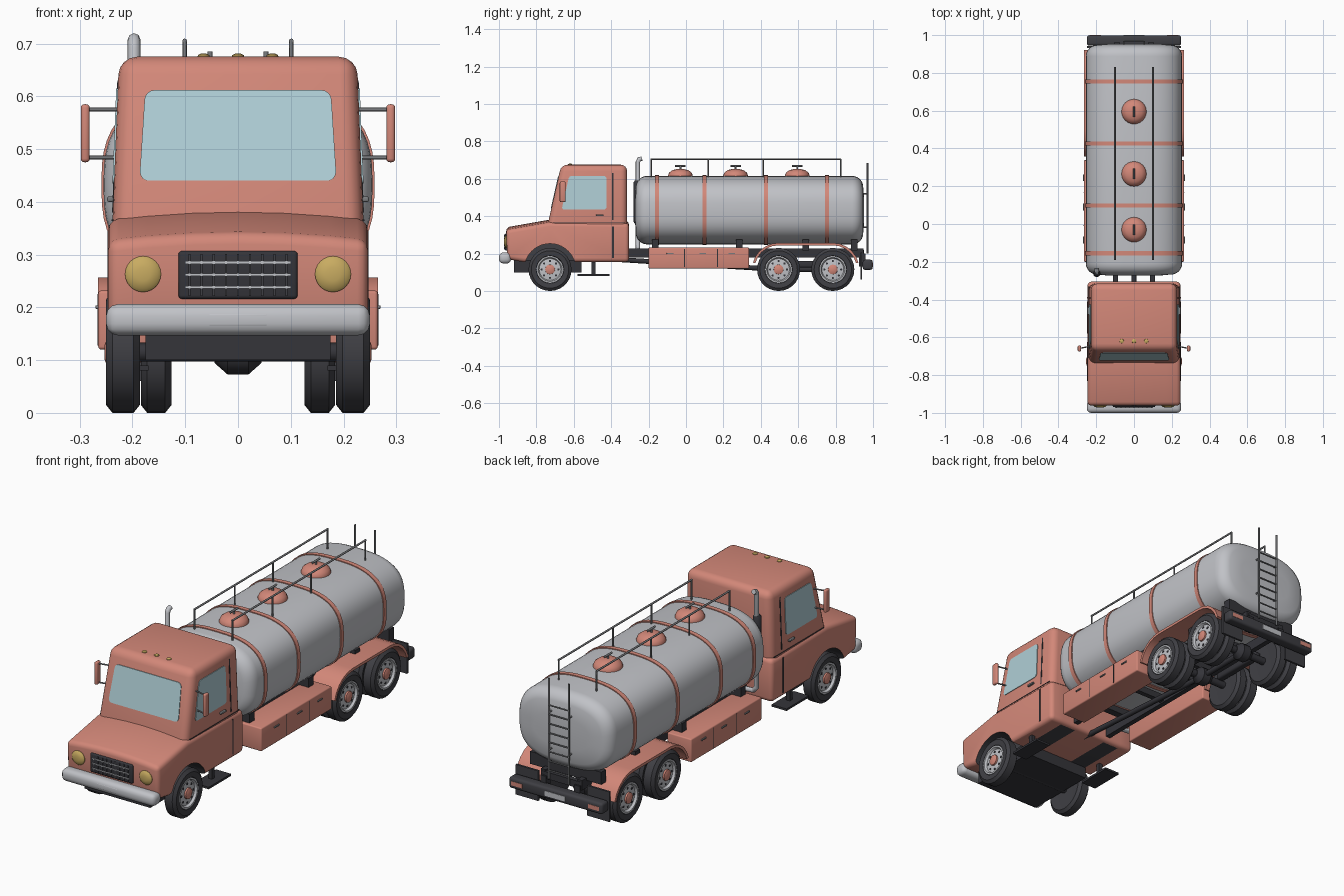
import bpy, bmesh
from math import sin, cos, pi, radians, copysign

cube = bpy.data.objects.get("Cube")
if cube:
    bpy.data.objects.remove(cube)
SIDES = (("left", 1), ("right", -1))
made = []


def material(name, r, g, b):
    m = bpy.data.materials.new(name)
    m.use_nodes = True
    m.diffuse_color = (r, g, b, 1)
    m.node_tree.nodes["Principled BSDF"].inputs["Base Color"].default_value = (r, g, b, 1)
    return m


RED = material("salmon paint", .65, .245, .19)
SILVER = material("silver", .53, .54, .57)
DARK = material("dark rubber", .05, .05, .058)
BLACK = material("black frame", .035, .035, .042)
GLASS = material("pale glass", .43, .62, .67)
GOLD = material("gold lamp", .58, .41, .12)
STEEL = material("grey steel", .2, .205, .215)


# ---- helpers ----
def finish(bm, name, mat, bevel=0, segments=3):
    bmesh.ops.recalc_face_normals(bm, faces=bm.faces)
    if bevel:
        sharp = [e for e in bm.edges if e.calc_face_angle(0) > .5]
        bmesh.ops.bevel(bm, geom=sharp, offset=bevel, segments=segments,
                        profile=.5, affect='EDGES', clamp_overlap=True)
    mesh = bpy.data.meshes.new(name)
    bm.to_mesh(mesh)
    bm.free()
    mesh.materials.append(mat)
    ob = bpy.data.objects.new(name, mesh)
    bpy.context.collection.objects.link(ob)
    made.append(ob)
    return ob


def loft(name, mat, rings, bevel=0, segments=3):
    bm = bmesh.new()
    rows = [[bm.verts.new(p) for p in ring] for ring in rings]
    n = len(rows[0])
    for a, b in zip(rows, rows[1:]):
        for i in range(n):
            j = (i + 1) % n
            bm.faces.new((a[i], a[j], b[j], b[i]))
    bm.faces.new(rows[0])
    bm.faces.new(rows[-1])
    return finish(bm, name, mat, bevel, segments)


def box(name, mat, x, y, z, bevel=0):
    return loft(name, mat, [[(x[0], y[0], h), (x[1], y[0], h), (x[1], y[1], h), (x[0], y[1], h)]
                            for h in z], bevel)


def lathe(name, mat, profile, centre, axis, n=24):
    def at(r, t, a):
        u, v = r * cos(a), r * sin(a)
        p = {"x": (t, u, v), "y": (u, t, v), "z": (u, v, t)}[axis]
        return [c + d for c, d in zip(centre, p)]
    return loft(name, mat, [[at(r, t, 2 * pi * i / n) for i in range(n)] for r, t in profile])


def tube(name, mat, points, radius):
    cu = bpy.data.curves.new(name, 'CURVE')
    cu.dimensions = '3D'
    cu.bevel_depth, cu.bevel_resolution, cu.use_fill_caps = radius, 2, True
    sp = cu.splines.new('POLY')
    sp.points.add(len(points) - 1)
    for p, q in zip(sp.points, points):
        p.co = (*q, 1)
    cu.materials.append(mat)
    bpy.context.collection.objects.link(bpy.data.objects.new(name, cu))


def plate(name, mat, outline, place, corner=0, thick=.006):
    bm = bmesh.new()
    face = bm.faces.new([bm.verts.new((a, b, -thick / 2)) for a, b in outline])
    if corner:
        bmesh.ops.bevel(bm, geom=bm.verts[:], offset=corner, segments=4, profile=.5, affect='VERTICES')
    top = bmesh.ops.extrude_face_region(bm, geom=bm.faces[:])["geom"]
    bmesh.ops.translate(bm, vec=(0, 0, thick), verts=[v for v in top if isinstance(v, bmesh.types.BMVert)])
    for v in bm.verts:
        v.co = place(*v.co)
    return finish(bm, name, mat)


def rect(a0, a1, b0, b1):
    return [(a0, b0), (a1, b0), (a1, b1), (a0, b1)]


# ---- cab ----
def cabin_half(z):
    return .238 - (z - .36) * .04


BODY = .246
hood = [(-.305, .155), (-.305, .36), (-.73, .366), (-.962, .325), (-.955, .17), (-.87, .155)]
loft("lower_cab", RED, [[(u * BODY, y, z + (.015 * (1 - u * u) if z > .32 else 0)) for y, z in hood]
                        for u in (-1, -.7, -.35, 0, .35, .7, 1)], .02)
lower = made[-1]
lower.data.materials.append(DARK)
AXLE, HUB, ARCH = -.727, .115, .138
for side, s in SIDES:
    cutter = lathe("arch_cutter", DARK, [(ARCH, .15 * s), (ARCH, .3 * s)], (0, AXLE, HUB), "x", 40)
    made.remove(cutter)
    cutter.hide_render = True
    mod = lower.modifiers.new("arch", 'BOOLEAN')
    mod.operation, mod.object, mod.solver = 'DIFFERENCE', cutter, 'EXACT'
    bpy.context.view_layer.objects.active = lower
    bpy.ops.object.modifier_apply(modifier=mod.name)
    bpy.data.objects.remove(cutter)
for f in lower.data.polygons:
    c = f.center
    inside = (c.y - AXLE) ** 2 + (c.z - HUB) ** 2 < (ARCH + .001) ** 2
    f.material_index = 1 if inside and .14 < abs(c.x) < BODY - .002 else 0

cabin = [(-.315, .3), (-.315, .675), (-.667, .675), (-.752, .3)]
loft("upper_cab", RED, [[(s * cabin_half(z), y, z) for y, z in cabin] for s in (-1, 1)], .034, 4)
plate("windscreen", GLASS, [(-.187, .44), (.187, .44), (.176, .612), (-.176, .612)],
      lambda x, z, d: (x, -.752 + (z - .3) * .2267 - d, z), .018)
for side, s in SIDES:
    on_cabin = lambda y, z, d: (s * (cabin_half(z) + d), y, z)
    on_body = lambda y, z, d: (s * (BODY + d), y, z)
    plate(side + "_window", GLASS, [(-.665, .435), (-.425, .435), (-.425, .615), (-.625, .615)],
          on_cabin, .015)
    plate(side + "_upper_door_gap", BLACK, rect(-.395, -.388, .38, .63), on_cabin, 0, .003)
    plate(side + "_lower_door_gap", BLACK, rect(-.395, -.386, .175, .345), on_body, 0, .003)
    plate(side + "_waist_gap", BLACK, rect(-.71, -.33, .364, .367), on_cabin, 0, .004)
    box(side + "_door_handle", STEEL, (s * .236, s * .248), (-.48, -.44), (.4, .41), .003)
    # mirror
    box(side + "_mirror", RED, (s * .281, s * .298), (-.675, -.643), (.475, .585), .007)
    for z in (.484, .575):
        tube(side + "_mirror_arm", STEEL, [(s * .22, -.645, z), (s * .285, -.658, z)], .0035)
    # boarding step
    box(side + "_step", BLACK, (s * .17, s * .25), (-.58, -.41), (.08, .09))
    box(side + "_step_post", BLACK, (s * .195, s * .215), (-.505, -.485), (.085, .16))
    lathe(side + "_headlamp", GOLD, [(.034, .02), (.034, -.002), (.028, -.008), (.013, -.012)],
          (s * .18, -.96, .263), "y")
for x in (-.065, 0, .065):
    lathe("roof_lamp", GOLD, [(.012, 0), (.011, .006), (.005, .009)], (x, -.62, .672), "z", 12)

# ---- nose and front bumper ----
box("grille", BLACK, (-.113, .113), (-.969, -.94), (.216, .307), .007)
for z in (.238, .262, .285):
    box("grille_bar", SILVER, (-.1, .1), (-.974, -.96), (z - .0025, z + .0025))
for i in range(-4, 5):
    box("grille_slat", DARK, (i * .023 - .002, i * .023 + .002), (-.972, -.96), (.222, .301))
box("front_bumper", SILVER, (-.25, .25), (-1, -.935), (.147, .206), .022)
box("front_plate", SILVER, (-.057, .057), (-1, -.99), (.164, .189), .004)
box("belly_pan", BLACK, (-.175, .175), (-.92, -.56), (.1, .165))

# ---- tank ----
def tank_ring(y, inset, n=56):
    def power(v):
        return copysign(abs(v) ** (2 / 2.8), v)
    angles = [2 * pi * i / n for i in range(n)]
    return [((.255 - inset) * power(cos(a)), y, .432 + (.183 - inset) * power(sin(a))) for a in angles]


R = .06
arc = [(R * (1 - sin(a)), R * (1 - cos(a))) for a in (radians(15 * k) for k in range(1, 7))]
front = [(-.272, .11)] + [(-.268 + d, inset) for inset, d in reversed([(i, e) for i, e in arc])][::-1]
back = [(.68 - y, inset) for y, inset in reversed(front)]
loft("tank", SILVER, [tank_ring(*r) for r in front + back])
for y in (-.155, .098, .427, .754):
    loft("tank_band", RED, [tank_ring(y + d, i) for d, i in
                            ((-.011, .01), (-.011, -.004), (.011, -.004), (.011, .01))])
for y in (-.03, .265, .595):
    lathe("hatch", RED, [(.066, .58), (.066, .618), (.06, .633), (.042, .646), (.018, .652)], (0, y, 0), "z")
    tube("hatch_stem", STEEL, [(0, y, .64), (0, y, .668)], .005)
    tube("hatch_handle", STEEL, [(0, y - .028, .668), (0, y + .028, .668)], .005)
for side, s in SIDES:
    x = s * .101
    tube(side + "_roof_rail", STEEL, [(x, -.19, .705), (x, .83, .705)], .0045)
    for y in (-.187, .12, .412, .827):
        tube(side + "_rail_post", STEEL, [(x, y, .59), (x, y, .705)], .004)
    # ladder uprights
    tube(side + "_ladder_upright", STEEL, [(s * .053, .97, .2), (s * .053, .97, .685)], .0045)
    for z in (.34, .52):
        tube(side + "_ladder_bracket", STEEL, [(s * .053, .93, z), (s * .053, .97, z)], .004)
for i in range(8):
    z = .24 + i * .045
    tube("ladder_rung", STEEL, [(-.053, .97, z), (.053, .97, z)], .0035)

# ---- exhaust stack ----
tube("exhaust_pipe", SILVER, [(-.1, -.257, .215), (-.18, -.257, .22), (-.197, -.257, .24), (-.197, -.257, .69),
                              (-.197, -.25, .704), (-.197, -.235, .708)], .012)
lathe("exhaust_muffler", BLACK, [(.012, .36), (.019, .37), (.019, .58), (.012, .59)], (-.197, -.262, 0), "z", 16)

# ---- chassis ----
for side, s in SIDES:
    box(side + "_frame_rail", BLACK, (s * .085, s * .11), (-.4, .95), (.178, .226))
    # tool lockers
    box(side + "_locker", RED, (s * .135, s * .265), (-.2, .338), (.12, .232), .006)
    on_locker = lambda y, z, d: (s * (.265 + d), y, z)
    for y in (-.008, .168):
        plate(side + "_locker_gap", BLACK, rect(y - .002, y + .002, .128, .225), on_locker, 0, .003)
    for y in (-.085, .09, .245):
        box(side + "_locker_handle", STEEL, (s * .263, s * .27), (y - .018, y + .018), (.197, .204), .002)
    # twin-axle mudguard
    steps = [radians(165 - 15 * k) for k in range(6)]
    half = [(cos(a), sin(a)) for a in steps]
    outer = [(.495 + .142 * c, HUB + .142 * d) for c, d in half]
    outer += [(.785 - .142 * c, HUB + .142 * d) for c, d in reversed(half)]
    inner = [(.495 + .129 * c, HUB + .129 * d) for c, d in half]
    inner += [(.785 - .129 * c, HUB + .129 * d) for c, d in reversed(half)]
    guard = outer + inner[::-1]
    loft(side + "_mudguard", RED, [[(x, y, z) for y, z in guard] for x in (s * .125, s * .265)])
    box(side + "_mud_flap", DARK, (s * .13, s * .25), (.932, .942), (.06, .205))
    box(side + "_spring", BLACK, (s * .08, s * .118), (.5, .78), (.125, .16), .01)
    box(side + "_tail_lamp", RED, (s * .175, s * .235), (.99, .9995), (.13, .15))
for y in (-.165, .285, .64, .9):
    box("tank_saddle", BLACK, (-.19, .19), (y - .018, y + .018), (.215, .275))
for y in (-.35, .1, .45, .94):
    box("cross_member", BLACK, (-.1, .1), (y - .012, y + .012), (.185, .218))
box("rear_bumper", DARK, (-.25, .25), (.945, .998), (.113, .167), .012)
box("rear_plate", SILVER, (-.055, .055), (.99, 1), (.128, .152))
for x in (-.09, .09):
    box("bumper_hanger", BLACK, (x - .015, x + .015), (.925, .96), (.13, .2))
tube("drive_shaft", BLACK, [(0, -.4, .17), (0, .495, HUB), (0, .785, HUB)], .013)


# ---- wheels ----
def wheel(name, s, y, x0, x1):
    hub = (0, y, HUB)
    lathe(name + "_tyre", DARK, [(r, s * x) for r, x in (
        (.07, x0 + .002), (.1, x0), (.115, x0 + .012), (.115, x1 - .012), (.1, x1), (.074, x1 - .003),
        (.07, x1 - .02))], hub, "x", 28)
    lathe(name + "_rim", SILVER, [(r, s * x) for r, x in (
        (.072, x1 - .03), (.072, x1 - .003), (.064, x1 - .003), (.058, x1 - .014), (.03, x1 - .01))], hub, "x", 28)
    lathe(name + "_hub", RED, [(r, s * x) for r, x in (
        (.027, x1 - .02), (.026, x1 - .002), (.014, x1 + .003))], hub, "x", 12)
    for k in range(8):
        a = pi * k / 4
        spot = (s * (x1 - .0125), y + .045 * cos(a), HUB + .045 * sin(a))
        lathe(name + "_rim_hole", BLACK, [(.006, -.002), (.006, .002)], spot, "x", 8)


for side, s in SIDES:
    wheel(side + "_front_wheel", s, AXLE, .186, .25)
    for pos, y in (("middle", .495), ("rear", .785)):
        wheel(f"{side}_{pos}_outer_wheel", s, y, .188, .25)
        wheel(f"{side}_{pos}_inner_wheel", s, y, .126, .184)
for y in (AXLE, .495, .785):
    tube("axle", BLACK, [(-.2, y, HUB), (.2, y, HUB)], .018)
for y in (.495, .785):
    lathe("differential", BLACK, [(.02, -.045), (.042, -.02), (.042, .02), (.02, .045)], (0, y, HUB), "x", 12)

# ---- shading ----
bpy.ops.object.select_all(action='DESELECT')
for ob in made:
    ob.select_set(True)
bpy.context.view_layer.objects.active = lower
bpy.ops.object.shade_smooth_by_angle(angle=radians(35))
